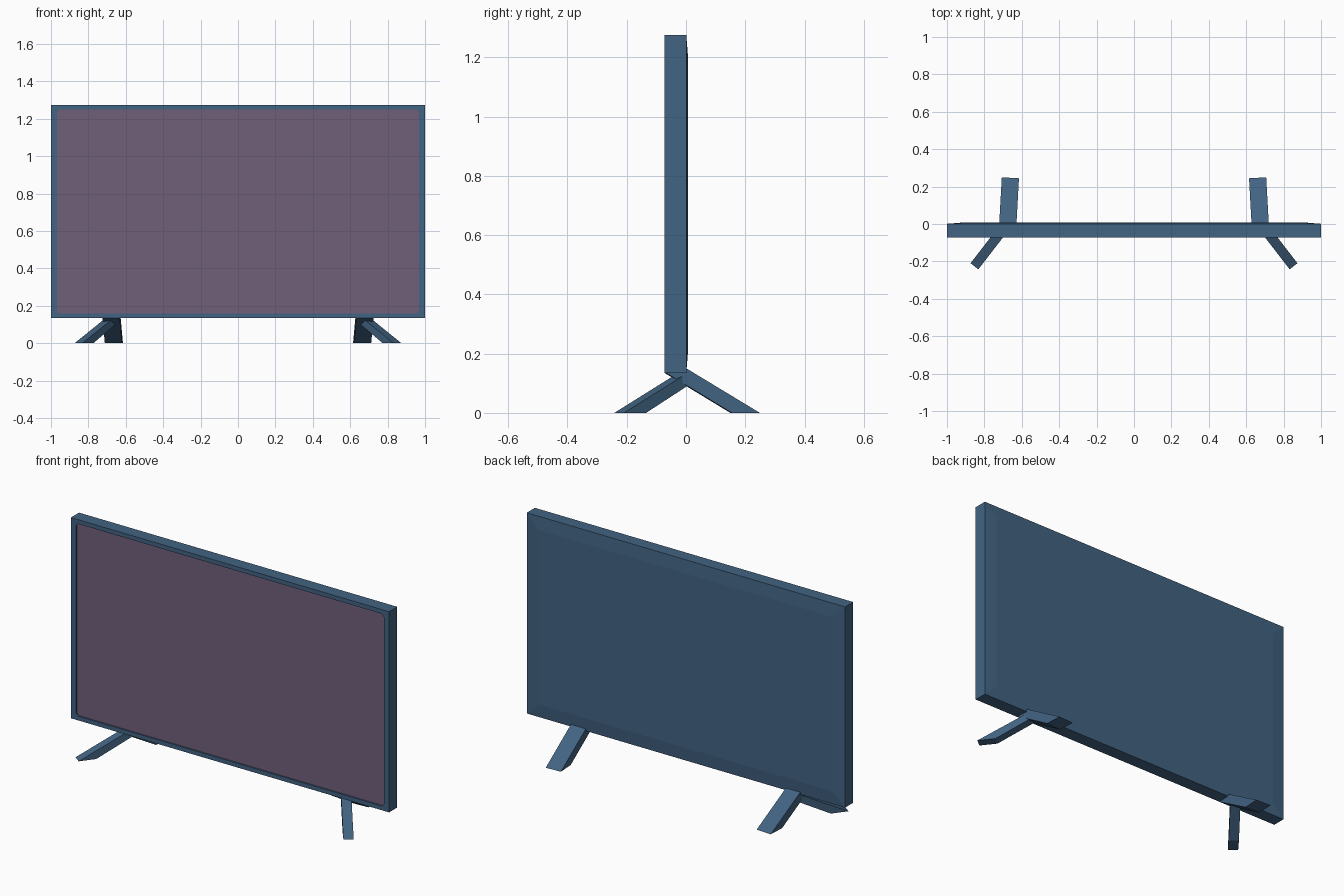
import bpy, bmesh, math
from mathutils import Vector

if "Cube" in bpy.data.objects:
    bpy.data.objects.remove(bpy.data.objects["Cube"])


def material(name, rgb):
    m = bpy.data.materials.new(name)
    m.diffuse_color = (*rgb, 1)
    m.use_nodes = True
    m.node_tree.nodes["Principled BSDF"].inputs["Base Color"].default_value = m.diffuse_color
    return m


BLUE = material("slate blue", (0.054, 0.125, 0.223))
PURPLE = material("muted purple", (0.162, 0.117, 0.195))
ZC = 0.705  # height of the panel centre


def finish(bm, name, mat):
    bmesh.ops.remove_doubles(bm, verts=bm.verts, dist=1e-5)
    bmesh.ops.recalc_face_normals(bm, faces=bm.faces)
    me = bpy.data.meshes.new(name)
    bm.to_mesh(me)
    bm.free()
    me.materials.append(mat)
    ob = bpy.data.objects.new(name, me)
    bpy.context.collection.objects.link(ob)
    return ob


def ring(bm, hx, hz, y, r=0.0, n=4):
    """Rounded rectangle of vertices facing the front."""
    out = []
    for q, (sx, sz) in enumerate([(1, 1), (-1, 1), (-1, -1), (1, -1)]):
        for i in range(n + 1):
            a = math.radians(90 * (q + i / n))
            out.append(bm.verts.new((sx * (hx - r) + r * math.cos(a), y,
                                     ZC + sz * (hz - r) + r * math.sin(a))))
    return out


def bridge(bm, a, b):
    for i in range(len(a)):
        j = (i + 1) % len(a)
        bm.faces.new((a[i], a[j], b[j], b[i]))


# Cabinet: recessed bezel, slab sides and shallow raised back
bm = bmesh.new()
loops = [ring(bm, 0.967, 0.546, -0.062, 0.018),
         ring(bm, 0.967, 0.546, -0.072, 0.018),
         ring(bm, 1.0, 0.57, -0.072),
         ring(bm, 1.0, 0.57, 0.001),
         ring(bm, 0.925, 0.495, 0.007, 0.02)]
for a, b in zip(loops, loops[1:]):
    bridge(bm, a, b)
bm.faces.new(loops[-1])
finish(bm, "cabinet", BLUE)

# Screen pane at the bottom of the recess
bm = bmesh.new()
f, b = ring(bm, 0.967, 0.546, -0.064, 0.018), ring(bm, 0.967, 0.546, -0.060, 0.018)
bridge(bm, f, b)
bm.faces.new(f)
bm.faces.new(b)
finish(bm, "screen", PURPLE)


def leg(name, foot, direction, width, profile):
    """Extrude a side profile (distance from foot, height) across the width, mirrored in x."""
    d = Vector((*direction, 0)).normalized()
    side = Vector((-d.y, d.x, 0)) * width / 2
    bm = bmesh.new()
    rows = [[bm.verts.new(Vector((*foot, 0)) + d * t + Vector((0, 0, z)) + side * s)
             for t, z in profile] for s in (-1, 1)]
    bridge(bm, *rows)
    for row in rows:
        bm.faces.new(row)
    ob = finish(bm, name, BLUE)
    ob.modifiers.new("mirror", 'MIRROR')


# Splayed legs: wide ones to the rear, narrow ones to the front
leg("rear_leg", (0.661, 0.247), (0.055, -1), 0.092,
    [(0, 0), (0.095, 0), (0.316, 0.134), (0.305, 0.15), (0.245, 0.148)])
leg("front_leg", (0.853, -0.226), (-0.61, 0.79), 0.053,
    [(0, 0), (0.095, 0), (0.285, 0.098), (0.285, 0.141)])
